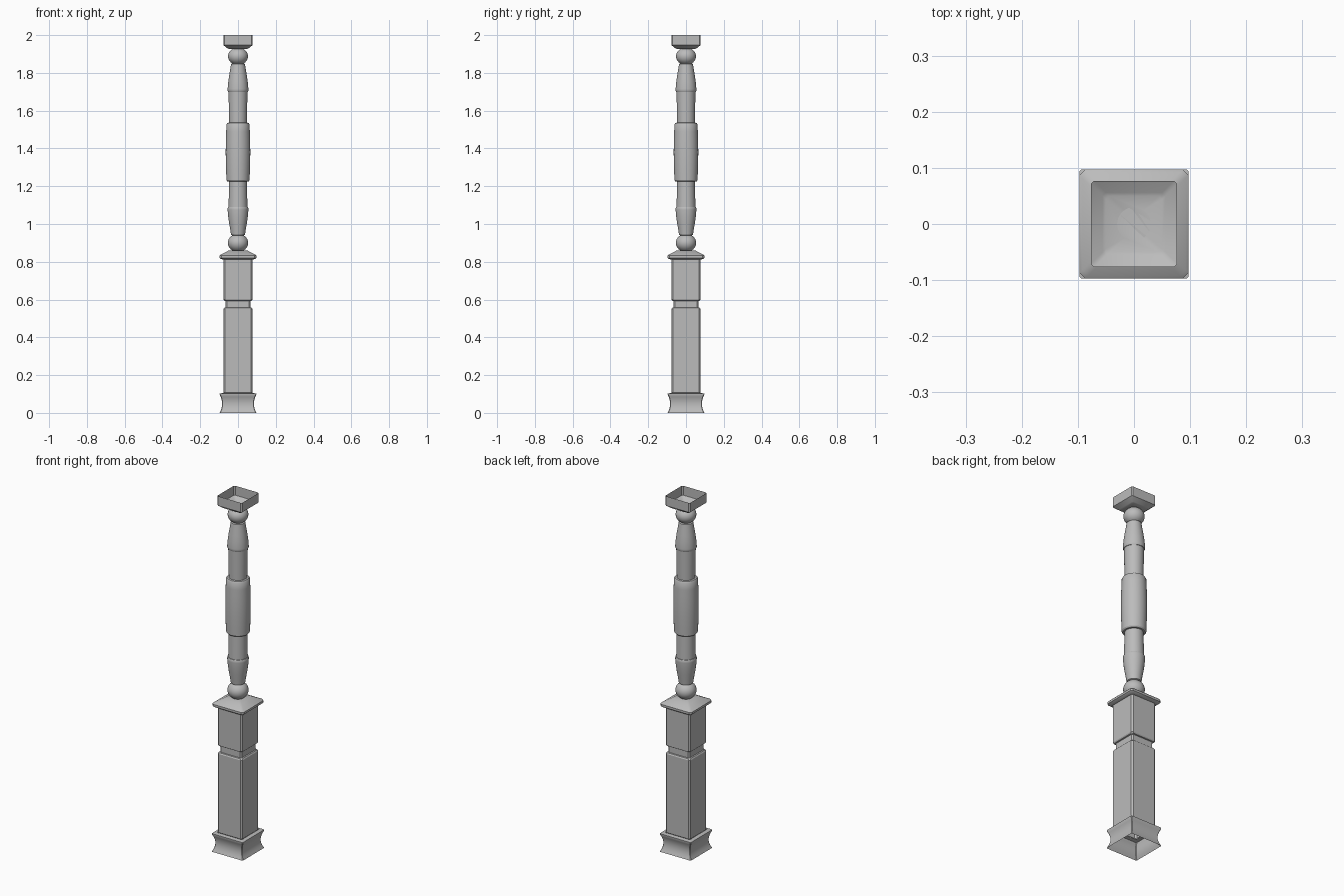
import bpy, bmesh, math

cube = bpy.data.objects.get("Cube")
if cube:
    bpy.data.objects.remove(cube, do_unlink=True)

grey = bpy.data.materials.new("plain grey")
grey.use_nodes = True
colour = (0.5, 0.5, 0.5, 1)
grey.diffuse_color = colour
grey.node_tree.nodes["Principled BSDF"].inputs["Base Color"].default_value = colour

SIDES = 32
NECK = 0.03


def square_ring(bm, half, z, cut):
    """Square section with cut corners."""
    a, b = half, half - cut
    corners = [(a, -b), (a, b), (b, a), (-b, a), (-a, b), (-a, -b), (-b, -a), (b, -a)]
    return [bm.verts.new((x, y, z)) for x, y in corners]


def round_ring(bm, radius, z):
    steps = [math.tau * i / SIDES for i in range(SIDES)]
    return [bm.verts.new((radius * math.cos(a), radius * math.sin(a), z)) for a in steps]


def skin(bm, rings):
    for low, high in zip(rings, rings[1:]):
        n = len(low)
        for i in range(n):
            j = (i + 1) % n
            bm.faces.new((low[i], low[j], high[j], high[i]))


def bridge(bm, first, second):
    """Flat shelf between a square ring and a round hole."""
    edges = []
    for ring in (first, second):
        for a, b in zip(ring, ring[1:] + ring[:1]):
            edges.append(bm.edges.get((a, b)) or bm.edges.new((a, b)))
    bmesh.ops.bridge_loops(bm, edges=edges)


def finish(bm, name):
    bmesh.ops.recalc_face_normals(bm, faces=bm.faces)
    mesh = bpy.data.meshes.new(name)
    bm.to_mesh(mesh)
    bm.free()
    obj = bpy.data.objects.new(name, mesh)
    bpy.context.collection.objects.link(obj)
    mesh.materials.append(grey)
    bpy.ops.object.select_all(action="DESELECT")
    obj.select_set(True)
    bpy.context.view_layer.objects.active = obj
    bpy.ops.object.shade_smooth_by_angle(angle=math.radians(30))
    return obj


def square_part(name, profile, cut, hole=None):
    """Square shell; hole says which end closes onto the round neck."""
    bm = bmesh.new()
    rings = [square_ring(bm, half, z, cut) for half, z in profile]
    skin(bm, rings)
    if hole is not None:
        bridge(bm, rings[hole], round_ring(bm, NECK, profile[hole][1]))
    return finish(bm, name)


def turned_part(name, profile):
    bm = bmesh.new()
    skin(bm, [round_ring(bm, r, z) for r, z in profile])
    return finish(bm, name)


def ball(z, height, radius):
    """Profile of a flattened bead between two necks."""
    points = []
    for i in range(11):
        t = -1 + i / 5
        angle = t * math.acos(NECK / radius)
        lift = math.sin(angle) / math.sin(math.acos(NECK / radius))
        points.append((radius * math.cos(angle), z + lift * height / 2))
    return points


# Flared foot with hollow sides
foot = [(0.084 + 0.013 * (2 * i / 8 - 1) ** 2, 0.097 * i / 8) for i in range(9)]
square_part("foot", foot + [(0.097, 0.102), (0.077, 0.106)], 0.003)

# Square post with a groove
square_part("post", [(0.074, 0.104), (0.077, 0.108), (0.077, 0.55), (0.073, 0.556),
                     (0.067, 0.558), (0.067, 0.592), (0.073, 0.594), (0.077, 0.6),
                     (0.077, 0.812)], 0.008)

# Overhanging collar above the post
square_part("collar", [(0.077, 0.812), (0.09, 0.814), (0.097, 0.82), (0.097, 0.832),
                       (0.092, 0.837), (0.062, 0.852), (0.05, 0.86)], 0.01, hole=-1)

# Beads at both ends of the shaft
turned_part("lower_bead", ball(0.9, 0.08, 0.054))
turned_part("upper_bead", ball(1.888, 0.076, 0.053))

# Vases, mirrored about the middle of the shaft
vase = [(NECK, 0.94), (0.037, 0.943), (0.041, 0.97), (0.047, 1.005), (0.052, 1.04),
        (0.055, 1.075), (0.055, 1.084), (0.052, 1.09), (0.047, 1.092)]
MIDDLE = 1.395
turned_part("lower_vase", vase)
turned_part("upper_vase", [(r, 2 * MIDDLE - z) for r, z in reversed(vase)])

# Slim columns and the swelling drum between them
turned_part("lower_column", [(0.05, 1.09), (0.047, 1.225)])
turned_part("upper_column", [(0.047, 1.535), (0.05, 1.7)])
drum = [(0.047, 1.224), (0.056, 1.225), (0.061, 1.232)]
drum += [(0.061 + 0.004 * math.sin(math.pi * i / 8), 1.232 + 0.295 * i / 8)
         for i in range(1, 9)]
drum += [(0.056, 1.535), (0.047, 1.537)]
turned_part("drum", drum)

# Open square cup at the top
square_part("top_cup", [(0.05, 1.927), (0.056, 1.93), (0.077, 1.947), (0.077, 2.0)],
            0.006, hole=0)
